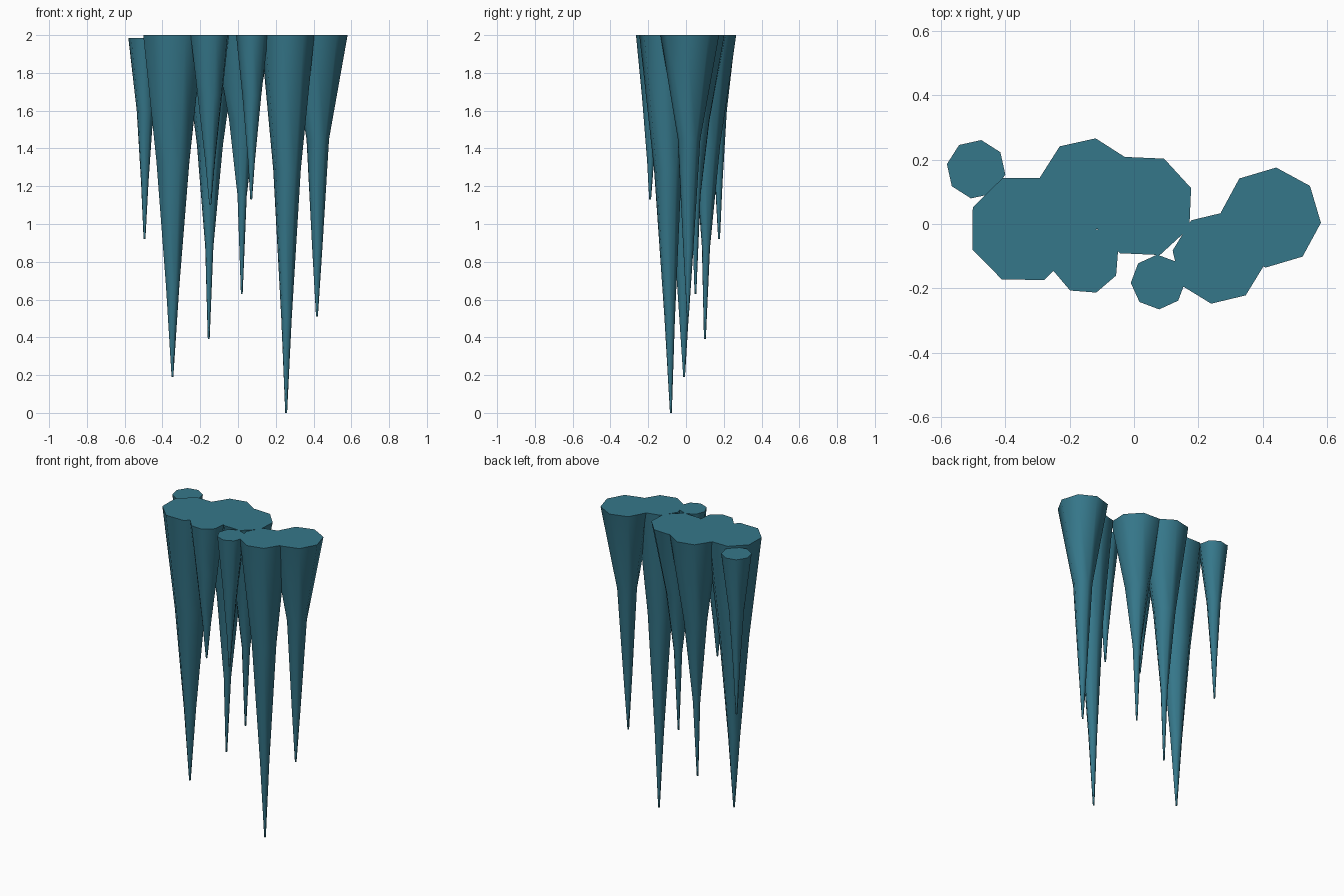
import bpy, bmesh, math
from mathutils import Vector

if "Cube" in bpy.data.objects:
    bpy.data.objects.remove(bpy.data.objects["Cube"])

ice = bpy.data.materials.new("teal ice")
ice.diffuse_color = (0.036, 0.185, 0.255, 1)
ice.use_nodes = True
ice.node_tree.nodes["Principled BSDF"].inputs["Base Color"].default_value = ice.diffuse_color

SIDES = 8


def icicle(name, top, radius, phase, tip, mids):
    """Eight-sided tapering spike; mids = (height, radius) of the inner rings."""
    top, tip = Vector(top), Vector(tip)
    levels = [(top.z, radius)] + list(mids) + [(tip.z, 0.005)]
    bm = bmesh.new()
    rings = []
    for z, r in levels:
        c = top.lerp(tip, (top.z - z) / (top.z - tip.z))
        ring = []
        for i in range(SIDES):
            a = math.radians(phase) + i * math.tau / SIDES
            ring.append(bm.verts.new((c.x + r * math.cos(a), c.y + r * math.sin(a), z)))
        rings.append(ring)
    # smooth sides
    for up, low in zip(rings, rings[1:]):
        for i in range(SIDES):
            j = (i + 1) % SIDES
            bm.faces.new((up[i], low[i], low[j], up[j])).smooth = True
    # flat caps with sharp rims
    for cap in (bm.faces.new(rings[0]), bm.faces.new(rings[-1][::-1])):
        for e in cap.edges:
            e.smooth = False
    me = bpy.data.meshes.new(name)
    bm.to_mesh(me)
    bm.free()
    me.materials.append(ice)
    ob = bpy.data.objects.new(name, me)
    bpy.context.collection.objects.link(ob)


# name, top centre, top radius, phase, tip, inner rings
icicle("icicle_far_left", (-0.49, 0.17, 1.985), 0.092, 35, (-0.495, 0.175, 0.92),
       [(1.6, 0.045), (1.22, 0.02)])
icicle("icicle_large_left", (-0.343, -0.015, 2), 0.171, 22, (-0.347, -0.01, 0.19),
       [(1.33, 0.094), (0.67, 0.038)])
icicle("icicle_back_middle", (-0.145, 0.119, 2), 0.149, 35, (-0.155, 0.10, 0.39),
       [(1.42, 0.07), (0.88, 0.022)])
icicle("icicle_front_middle", (-0.15, -0.112, 2), 0.106, 18, (-0.147, -0.12, 1.1),
       [(1.68, 0.068), (1.34, 0.028)])
icicle("icicle_centre", (0.025, 0.056, 2), 0.162, 20, (0.02, 0.05, 0.63),
       [(1.55, 0.075), (1.15, 0.026)])
icicle("icicle_small_front", (0.075, -0.18, 2), 0.085, 2, (0.07, -0.19, 1.13),
       [(1.68, 0.05), (1.33, 0.018)])
icicle("icicle_long_right", (0.262, -0.105, 2), 0.144, 36, (0.255, -0.08, 0),
       [(1.29, 0.074), (0.5, 0.028)])
icicle("icicle_far_right", (0.425, 0.02, 2), 0.156, 39, (0.418, 0.01, 0.51),
       [(1.45, 0.06), (0.87, 0.027)])
